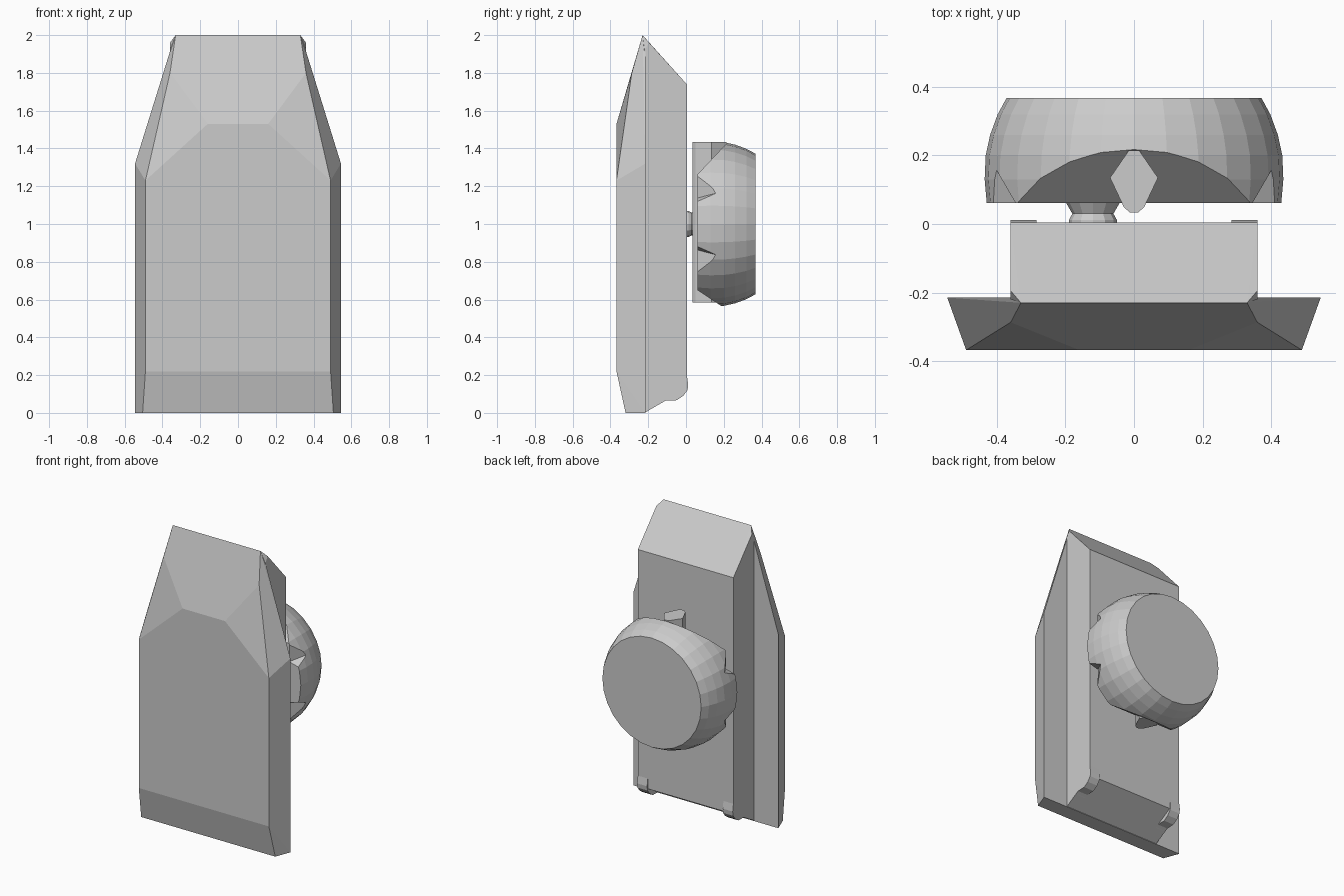
import bpy, bmesh, math
from mathutils import Vector

if "Cube" in bpy.data.objects:
    bpy.data.objects.remove(bpy.data.objects["Cube"])


def finish(bm, name):
    bmesh.ops.recalc_face_normals(bm, faces=bm.faces)
    bmesh.ops.dissolve_limit(bm, angle_limit=0.02, verts=bm.verts, edges=bm.edges)
    me = bpy.data.meshes.new(name)
    bm.to_mesh(me)
    bm.free()
    ob = bpy.data.objects.new(name, me)
    bpy.context.collection.objects.link(ob)
    return ob


def hull(name, pts, mirror=False):
    bm = bmesh.new()
    for x, y, z in pts:
        bm.verts.new((x, y, z))
        if mirror:
            bm.verts.new((-x, y, z))
    res = bmesh.ops.convex_hull(bm, input=bm.verts)
    junk = {g for g in res["geom_interior"] + res["geom_unused"]
            if isinstance(g, bmesh.types.BMVert)}
    bmesh.ops.delete(bm, geom=list(junk), context='VERTS')
    return finish(bm, name)


def extrude(name, profile, to3d, a, b):
    bm = bmesh.new()
    ends = [[bm.verts.new(to3d(p, t)) for p in profile] for t in (a, b)]
    n = len(profile)
    bm.faces.new(ends[0])
    bm.faces.new(ends[1])
    for i in range(n):
        j = (i + 1) % n
        bm.faces.new((ends[0][i], ends[0][j], ends[1][j], ends[1][i]))
    return finish(bm, name)


def lathe_y(profile, cx, cz, n):
    # profile: (y, radius) rings about an axis along y
    bm = bmesh.new()
    rings = [[bm.verts.new((cx + r * math.sin(2 * math.pi * i / n), y,
                            cz + r * math.cos(2 * math.pi * i / n)))
              for i in range(n)] for y, r in profile]
    for a, b in zip(rings, rings[1:]):
        for i in range(n):
            j = (i + 1) % n
            bm.faces.new((a[i], a[j], b[j], b[i]))
    bm.faces.new(rings[0])
    bm.faces.new(rings[-1])
    return bm


# Faceted front plate
hull("front_plate", [
    (.505, -.32, 0), (.545, -.215, 0), (.49, -.368, .22),
    (.49, -.368, 1.23), (.16, -.368, 1.53), (.36, -.287, 1.8),
    (.33, -.23, 2), (.355, -.215, 1.93), (.545, -.215, 1.32)], True)

# Rear housing with sloped top and bottom
hull("rear_housing", [
    (.36, -.22, 0), (.36, .004, .13), (.36, .004, 1.74),
    (.36, -.195, 1.96), (.33, -.23, 2), (.36, -.22, 1.92)], True)

# Small hooked clips at the lower back corners
clip = [(-.13, .052), (-.11, .065), (-.05, .067), (-.015, .09),
        (.008, .12), (.012, .15), (.004, .2), (-.05, .2)]
for s in (-1, 1):
    extrude("lower_clip", clip, lambda p, t: (t, p[0], p[1]), s * .285, s * .36)

# Domed knob with flats cut at top and bottom
bm = lathe_y([(.062, .43), (.13, .436), (.2, .433), (.26, .42),
              (.32, .398), (.368, .372)], 0, 1, 28)
for co, no in (((0, .06, 1.262), (0, -.17, .16)), ((0, .06, .65), (0, -.08, -.12))):
    cut = bmesh.ops.bisect_plane(bm, geom=bm.verts[:] + bm.edges[:] + bm.faces[:],
                                 plane_co=Vector(co), plane_no=Vector(no).normalized(),
                                 clear_outer=True)
    bmesh.ops.holes_fill(bm, edges=[e for e in bm.edges if e.is_boundary], sides=0)
knob = finish(bm, "knob")

# Wedge notches beside the side lobes
for sx in (-1, 1):
    for sz in (-1, 1):
        pts = [(.412, .175, .167), (.45, .05, .105), (.335, .05, .135),
               (.34, .05, .285), (.5, .05, .25)]
        cutter = hull("notch_cutter", [(sx * x, y, 1 + sz * z) for x, y, z in pts])
        cutter.hide_render = True
        cutter.hide_viewport = True
        mod = knob.modifiers.new("notch", 'BOOLEAN')
        mod.operation = 'DIFFERENCE'
        mod.solver = 'EXACT'
        mod.object = cutter
# Bake the notches and drop the cutters
bpy.context.view_layer.update()
deps = bpy.context.evaluated_depsgraph_get()
baked = bpy.data.meshes.new_from_object(knob.evaluated_get(deps))
knob.modifiers.clear()
knob.data = baked
for ob in [o for o in bpy.data.objects if o.name.startswith("notch_cutter")]:
    bpy.data.objects.remove(ob)

# Diamond section bar running through the knob
half = [(.015, .215), (.07, .135), (.03, .05), (.013, .034)]
bar = half + [(-x, y) for x, y in reversed(half)]
extrude("knob_bar", bar, lambda p, t: (p[0], p[1], t), .585, 1.435)

# Waisted stem joining knob and housing
finish(lathe_y([(-.02, .07), (.012, .07), (.03, .06), (.065, .08), (.1, .08)],
               -.12, 1.0, 12), "stem")
